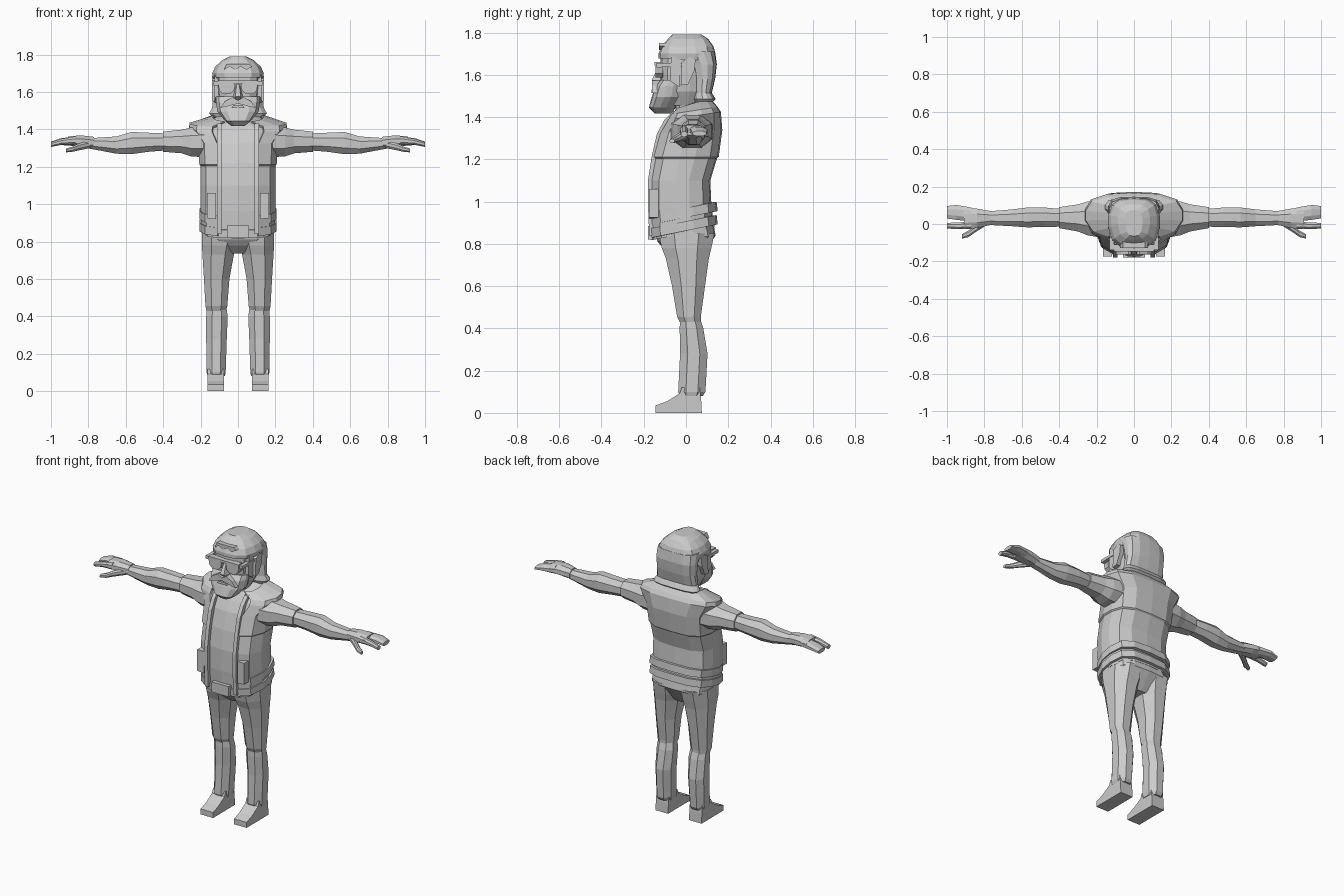
import bpy, bmesh, math
from mathutils import Vector

grey = bpy.data.materials.new("clay grey")
grey.diffuse_color = (0.6, 0.6, 0.6, 1)


def finish(name, bm, thick=0):
    bmesh.ops.recalc_face_normals(bm, faces=bm.faces)
    me = bpy.data.meshes.new(name)
    bm.to_mesh(me)
    bm.free()
    me.materials.append(grey)
    ob = bpy.data.objects.new(name, me)
    bpy.context.collection.objects.link(ob)
    if thick:
        mod = ob.modifiers.new("thickness", 'SOLIDIFY')
        mod.thickness = thick
        mod.offset = -1
    return ob


def loft(name, rings, caps=True, skip=(), thick=0):
    """Bridge closed rings of points; skip leaves out columns of faces."""
    bm = bmesh.new()
    vs = [[bm.verts.new(p) for p in r] for r in rings]
    n = len(vs[0])
    for a, b in zip(vs, vs[1:]):
        for i in range(n):
            if i not in skip:
                j = (i + 1) % n
                bm.faces.new((a[i], a[j], b[j], b[i]))
    if caps:
        bm.faces.new(vs[0])
        bm.faces.new(vs[-1])
    else:
        bmesh.ops.delete(bm, geom=[v for v in bm.verts if not v.link_faces], context='VERTS')
    return finish(name, bm, thick)


# half outline of a body section: share of width, share of depth from the front
HALF = [(0, 0), (.53, .03), (.85, .16), (1, .42), (1, .65), (.88, .87), (.55, .98), (0, 1)]
OUTLINE = HALF + [(-u, v) for u, v in HALF[-2:0:-1]]


def body(z, w, yf, yb, slope=0):
    pts = []
    for u, v in OUTLINE:
        y = yf + (yb - yf) * v
        pts.append((u * w, y, z + slope * y))
    return pts


def octagon(a0, a1, b0, b1, k=.28):
    da, db = (a1 - a0) * k, (b1 - b0) * k
    return [(a0 + da, b0), (a1 - da, b0), (a1, b0 + db), (a1, b1 - db),
            (a1 - da, b1), (a0 + da, b1), (a0, b1 - db), (a0, b0 + db)]


def limb_x(name, s, rings):
    """Arm-like part along x; ring = x, z low, z high, y front, y back."""
    loft(name, [[(s * x, y, z) for y, z in octagon(yf, yb, z0, z1)]
                for x, z0, z1, yf, yb in rings])


def limb_z(name, s, rings):
    """Leg-like part along z; ring = z, x inner, x outer, y front, y back."""
    loft(name, [[(s * x, y, z) for x, y in octagon(x0, x1, yf, yb)]
                for z, x0, x1, yf, yb in rings])


def plate(name, pts, y0, y1, s=1):
    """Prism from an x-z outline, between two depths."""
    loft(name, [[(s * x, y, z) for x, z in pts] for y in (y0, y1)])


def side_plate(name, pts, x0, x1, s=1):
    """Prism from a y-z outline, between two x positions."""
    loft(name, [[(s * x, y, z) for y, z in pts] for x in (x0, x1)])


# shirt and trunk
loft("shirt", [body(*r) for r in (
    (.86, .182, -.155, .115, .2), (.98, .187, -.165, .105, .1), (1.1, .188, -.165, .1),
    (1.22, .188, -.147, .135), (1.33, .19, -.117, .155, .05), (1.40, .2, -.085, .14, .2),
    (1.445, .12, -.055, .11, .35), (1.455, .085, -.035, .085, .35))])

# open vest, with its front edges and waistband
FRONT = (0, len(OUTLINE) - 1)
loft("vest", [body(*r) for r in (
    (.875, .198, -.168, .13, .2), (.98, .2, -.174, .12, .1), (1.1, .2, -.174, .115),
    (1.205, .2, -.156, .147), (1.212, .207, -.163, .155), (1.33, .212, -.13, .172, .05),
    (1.40, .262, -.092, .165, .15), (1.425, .258, -.075, .15, .15), (1.455, .135, -.045, .115, .3))],
    caps=False, skip=FRONT, thick=.014)
for i, z in enumerate((.862, .925)):
    loft("vest_hem_%d" % i, [body(z, .206, -.172, .15, .2), body(z + .045, .206, -.175, .145, .2)],
         caps=False, skip=FRONT, thick=.02)

# pelvis, belt and buckle
loft("pelvis", [body(*r) for r in (
    (.735, .04, -.06, .07), (.78, .165, -.11, .1), (.825, .19, -.135, .14, .1),
    (.90, .188, -.15, .125, .2))])
loft("belt", [body(.85, .192, -.164, .135, .2), body(.895, .192, -.168, .13, .2)])
plate("buckle", [(-.06, .82), (.06, .82), (.06, .885), (-.06, .885)], -.18, -.14)

for s, side in ((1, "left"), (-1, "right")):
    # trouser legs with knee fold and cuff
    limb_z(side + "_thigh", s, (
        (.43, .065, .168, -.03, .07), (.455, .057, .174, -.042, .07), (.60, .046, .182, -.066, .09),
        (.73, .022, .19, -.095, .108), (.78, .008, .193, -.115, .12), (.85, .005, .192, -.13, .135)))
    limb_z(side + "_shin", s, (
        (.08, .07, .162, -.03, .08), (.10, .066, .168, -.037, .092), (.28, .06, .17, -.028, .102),
        (.40, .055, .17, -.03, .082), (.45, .062, .166, -.028, .066)))
    # shoe, side outline with flat sole
    side_plate(side + "_shoe", [(.075, 0), (-.145, 0), (-.145, .035), (-.09, .055), (-.03, .092),
                                (-.02, .12), (.065, .12), (.072, .06)], .074, .162, s)
    # sleeve and bare arm
    limb_x(side + "_sleeve", s, (
        (.14, 1.25, 1.42, -.08, .13), (.25, 1.255, 1.41, -.06, .12), (.30, 1.272, 1.398, -.04, .105),
        (.40, 1.28, 1.388, -.022, .09)))
    limb_x(side + "_arm", s, (
        (.38, 1.288, 1.378, -.014, .08), (.48, 1.28, 1.382, -.016, .088), (.57, 1.267, 1.386, -.018, .088),
        (.65, 1.27, 1.362, -.012, .078), (.80, 1.298, 1.352, -.004, .066)))
    # hand: palm, joined fingers, forefinger, thumb
    limb_x(side + "_palm", s, (
        (.77, 1.297, 1.36, -.006, .07), (.84, 1.303, 1.368, -.022, .082), (.91, 1.315, 1.362, -.026, .09)))
    limb_x(side + "_fingers", s, (
        (.87, 1.312, 1.362, .014, .088), (.95, 1.316, 1.352, .022, .102), (1.0, 1.31, 1.334, .03, .096)))
    limb_x(side + "_forefinger", s, (
        (.87, 1.318, 1.362, -.026, .012), (.94, 1.318, 1.35, -.028, .008), (1.0, 1.306, 1.332, -.024, .006)))
    limb_x(side + "_thumb", s, (
        (.79, 1.30, 1.34, -.008, .03), (.85, 1.288, 1.325, -.045, -.01), (.885, 1.28, 1.308, -.07, -.035),
        (.92, 1.277, 1.297, -.078, -.055)))
    # raised strip along the vest opening
    loft(side + "_vest_edge", [[(s * x, y, z) for x, y in
                                ((.088, yf), (.112, yf), (.112, yf + .03), (.088, yf + .03))]
                               for z, yf in ((.84, -.174), (.98, -.18), (1.1, -.18), (1.21, -.163),
                                             (1.32, -.138), (1.385, -.103), (1.43, -.06))])
    # front pocket
    plate(side + "_pocket", [(.118, .92), (.165, .925), (.165, 1.06), (.118, 1.06)], -.175, -.13, s)
    # ear and sideburn
    side_plate(side + "_ear", [(-.025, 1.55), (.01, 1.555), (.04, 1.62), (.045, 1.67), (.015, 1.685),
                               (-.02, 1.66)], .11, .14, s)
    side_plate(side + "_sideburn", [(-.075, 1.57), (-.03, 1.54), (-.025, 1.68), (-.07, 1.69)], .1, .126, s)
    # sunglasses lens and temple arm
    plate(side + "_lens", [(.014, 1.64), (.022, 1.605), (.045, 1.588), (.08, 1.588), (.1, 1.607),
                           (.108, 1.652), (.05, 1.657)], -.145, -.11, s)
    side_plate(side + "_temple", [(-.14, 1.635), (.0, 1.64), (.0, 1.655), (-.14, 1.655)], .108, .13, s)
    # moustache half
    plate(side + "_moustache", [(0, 1.555), (.03, 1.572), (.07, 1.55), (.095, 1.515), (.06, 1.522),
                                (.03, 1.53), (0, 1.538)], -.162, -.1, s)

# neck, face and beard
loft("neck", [body(1.38, .085, -.06, .085, .2), body(1.45, .075, -.05, .07, .2), body(1.55, .075, -.05, .07)])
loft("face", [body(*r) for r in (
    (1.455, .075, -.09, .06), (1.52, .108, -.12, .09), (1.60, .119, -.123, .1),
    (1.68, .12, -.12, .1), (1.74, .1, -.09, .08))])
loft("beard", [body(*r) for r in (
    (1.418, .035, -.15, -.065), (1.445, .07, -.176, -.05), (1.495, .11, -.162, -.02),
    (1.545, .118, -.146, -.015), (1.575, .118, -.122, -.02))])
plate("mouth", [(-.035, 1.515), (.035, 1.515), (.025, 1.53), (-.025, 1.53)], -.164, -.13)

# nose and glasses bridge
loft("nose", [[(x * w, y, z) for x, y in ((-1, -.11), (1, -.11), (.5, yf), (-.5, yf))]
              for z, w, yf in ((1.56, .026, -.145), (1.575, .028, -.162), (1.64, .014, -.13))])
plate("glasses_bridge", [(-.108, 1.645), (.108, 1.645), (.106, 1.66), (-.106, 1.66)], -.148, -.11)

# hair: crown, long back with flicked ends, and jagged fringe
loft("hair_crown", [body(*r) for r in (
    (1.672, .133, -.13, .135, -.05), (1.70, .138, -.13, .14), (1.735, .122, -.116, .13),
    (1.77, .085, -.085, .105), (1.79, .045, -.065, .075))])
loft("hair_back", [body(*r) for r in (
    (1.465, .135, .045, .118), (1.485, .155, .035, .14), (1.515, .138, .04, .122),
    (1.58, .132, .035, .138), (1.65, .135, .02, .146), (1.71, .132, -.02, .138))])
zig = [(-.075 + .03 * i, 1.718 + (.018 if i % 2 else 0)) for i in range(6)]
plate("fringe", zig + [(.06, 1.75), (-.06, 1.75)], -.128, -.08)
